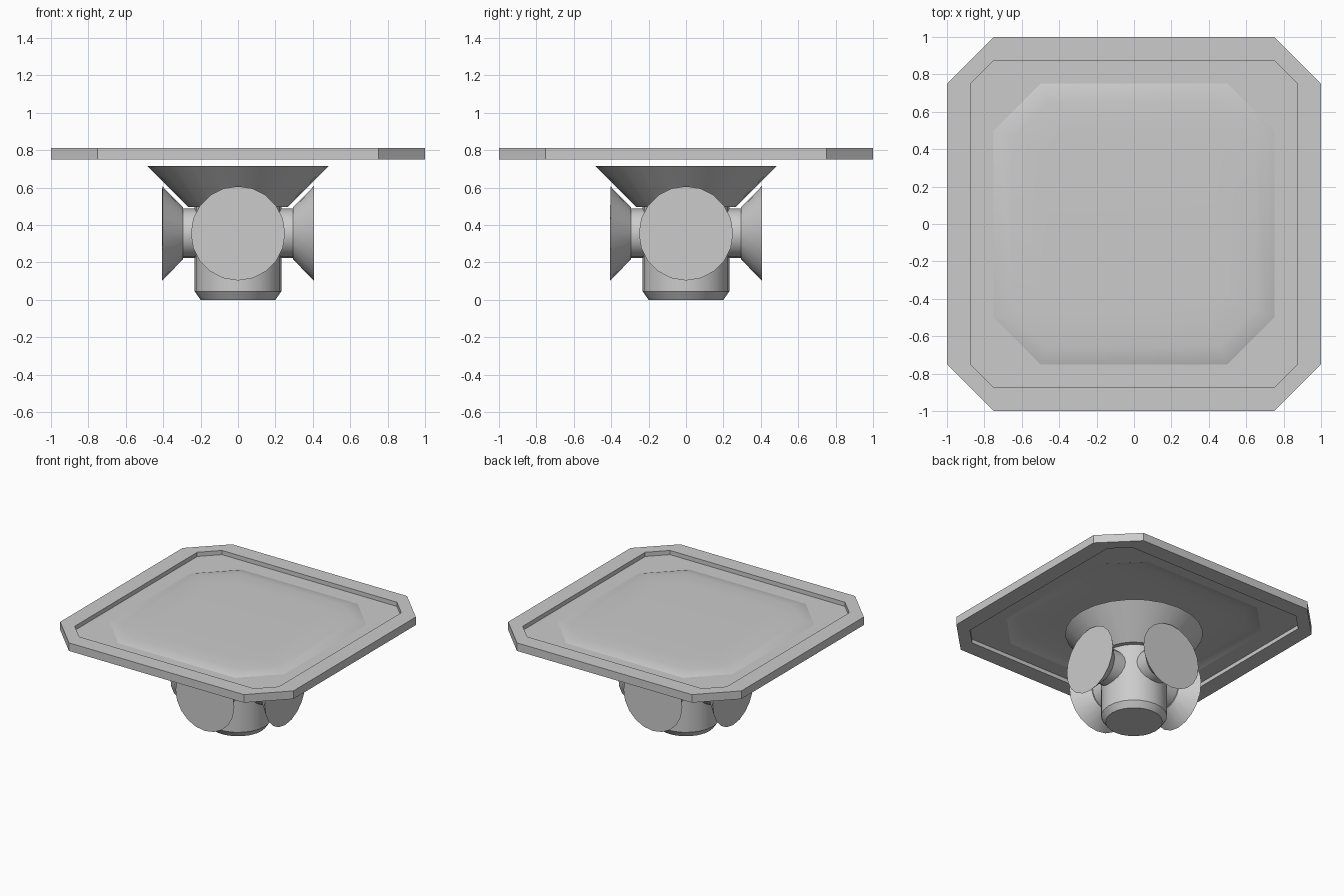
import bpy, bmesh, math
from mathutils import Matrix

if "Cube" in bpy.data.objects:
    bpy.data.objects.remove(bpy.data.objects["Cube"], do_unlink=True)

grey = bpy.data.materials.new("light grey")
grey.use_nodes = True
colour = (0.6, 0.6, 0.6, 1)
grey.diffuse_color = colour
grey.node_tree.nodes["Principled BSDF"].inputs["Base Color"].default_value = colour


def octagon(half, flat, z):
    """Square ring with cut corners."""
    pts = [(flat, -half), (half, -flat), (half, flat), (flat, half)]
    pts += [(-x, -y) for x, y in pts]
    return [(x, y, z) for x, y in pts]


def circle(radius, z, sides):
    step = math.tau / sides
    return [(radius * math.cos(i * step), radius * math.sin(i * step), z) for i in range(sides)]


def loft(name, rings, cap_start=False, cap_end=False, closed=False, matrix=None, angle=30):
    """Skin a stack of equal rings, then shade it smooth below the angle."""
    bm = bmesh.new()
    loops = [[bm.verts.new(p) for p in ring] for ring in rings]
    pairs = list(zip(loops, loops[1:]))
    if closed:
        pairs.append((loops[-1], loops[0]))
    for a, b in pairs:
        for i in range(len(a)):
            j = (i + 1) % len(a)
            bm.faces.new((a[i], a[j], b[j], b[i]))
    if cap_start:
        bm.faces.new(loops[0][::-1])
    if cap_end:
        bm.faces.new(loops[-1])
    if matrix:
        bm.transform(matrix)
    mesh = bpy.data.meshes.new(name)
    bm.to_mesh(mesh)
    bm.free()
    mesh.materials.append(grey)
    obj = bpy.data.objects.new(name, mesh)
    bpy.context.collection.objects.link(obj)
    bpy.ops.object.select_all(action="DESELECT")
    obj.select_set(True)
    bpy.context.view_layer.objects.active = obj
    bpy.ops.object.shade_smooth_by_angle(angle=math.radians(angle))
    return obj


def turned(name, profile, sides, matrix=None):
    rings = [circle(r, z, sides) for r, z in profile]
    return loft(name, rings, True, True, matrix=matrix)


# Plate: raised rim, thin recessed floor and a softly domed panel
low, mid, high = 0.75, 0.78, 0.8125
loft("plate_rim", [octagon(1, 0.75, low), octagon(1, 0.75, high),
                   octagon(0.875, 0.75, high), octagon(0.875, 0.75, low)], closed=True)
loft("plate_floor", [octagon(0.875, 0.75, mid), octagon(0.75, 0.5, mid)])
loft("domed_panel", [octagon(0.75, 0.5, mid), octagon(0.72, 0.49, 0.79),
                     octagon(0.65, 0.46, 0.799), octagon(0.5, 0.38, 0.803)], cap_end=True, angle=60)

# Central hub with a chamfered foot
turned("hub", [(0.2, 0), (0.232, 0.045), (0.232, 0.5)], 24)

# Wide cone under the plate
turned("upper_cone", [(0.265, 0.495), (0.485, 0.715)], 24)

# Four flared horns around the hub
for i, side in enumerate(("front", "left", "back", "right")):
    place = (Matrix.Translation((0, 0, 0.355)) @ Matrix.Rotation(i * math.pi / 2, 4, "Z")
             @ Matrix.Rotation(math.pi / 2, 4, "X"))
    turned(side + "_neck", [(0.132, 0.15), (0.132, 0.3)], 20, place)
    turned(side + "_horn", [(0.14, 0.295), (0.252, 0.405)], 20, place)
